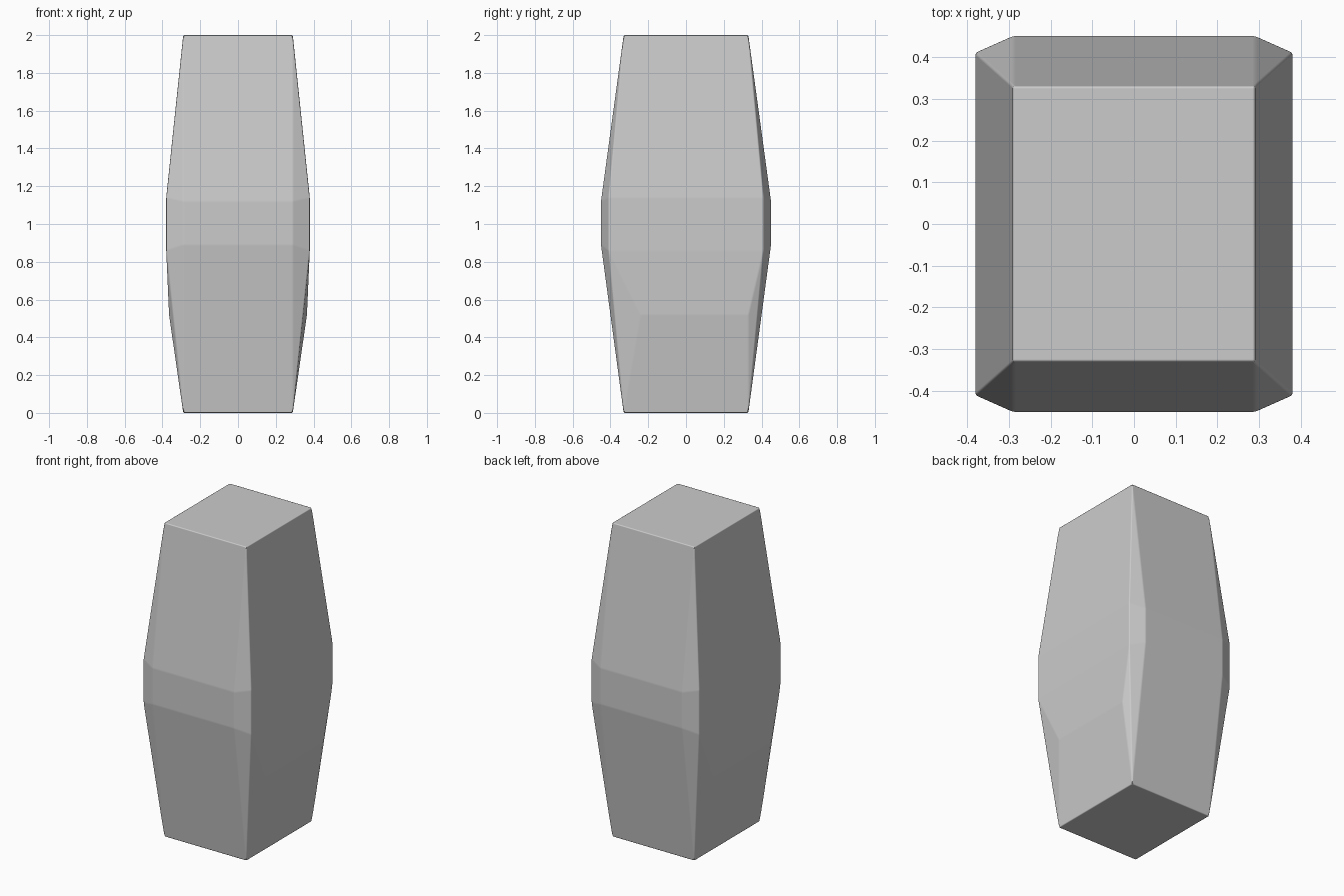
import bpy
import bmesh

cube = bpy.data.objects.get("Cube")
if cube:
    bpy.data.objects.remove(cube)

grey = bpy.data.materials.new("plain grey")
grey.use_nodes = True
colour = (0.6, 0.6, 0.6, 1)
grey.diffuse_color = colour
grey.node_tree.nodes["Principled BSDF"].inputs["Base Color"].default_value = colour

# Corner points mirrored to all four sides
corners = [(0.29, 0.33, 0), (0.29, 0.33, 2),           # end caps
           (0.38, 0.41, 0.86), (0.38, 0.41, 1.14),     # side belt
           (0.29, 0.45, 0.89), (0.29, 0.45, 1.12)]     # front and back belt
points = [(sx * x, sy * y, z) for x, y, z in corners
          for sx in (-1, 1) for sy in (-1, 1)]

# Low crease on each side, turned half a circle for the other side
for s in (-1, 1):
    points += [(s * 0.365, s * -0.24, 0.52), (s * 0.365, s * 0.33, 0.52)]

# Faceted block wrapped around the points
bm = bmesh.new()
for p in points:
    bm.verts.new(p)
bmesh.ops.convex_hull(bm, input=bm.verts)
bmesh.ops.dissolve_limit(bm, angle_limit=0.02, verts=bm.verts, edges=bm.edges)
bmesh.ops.recalc_face_normals(bm, faces=bm.faces)
mesh = bpy.data.meshes.new("faceted_block")
bm.to_mesh(mesh)
bm.free()
mesh.materials.append(grey)
block = bpy.data.objects.new("faceted_block", mesh)
bpy.context.collection.objects.link(block)

# Slightly softened edges
for face in mesh.polygons:
    face.use_smooth = True
bevel = block.modifiers.new("soft edges", "BEVEL")
bevel.width = 0.006
bevel.segments = 2
bevel.limit_method = "NONE"
bevel.harden_normals = True
